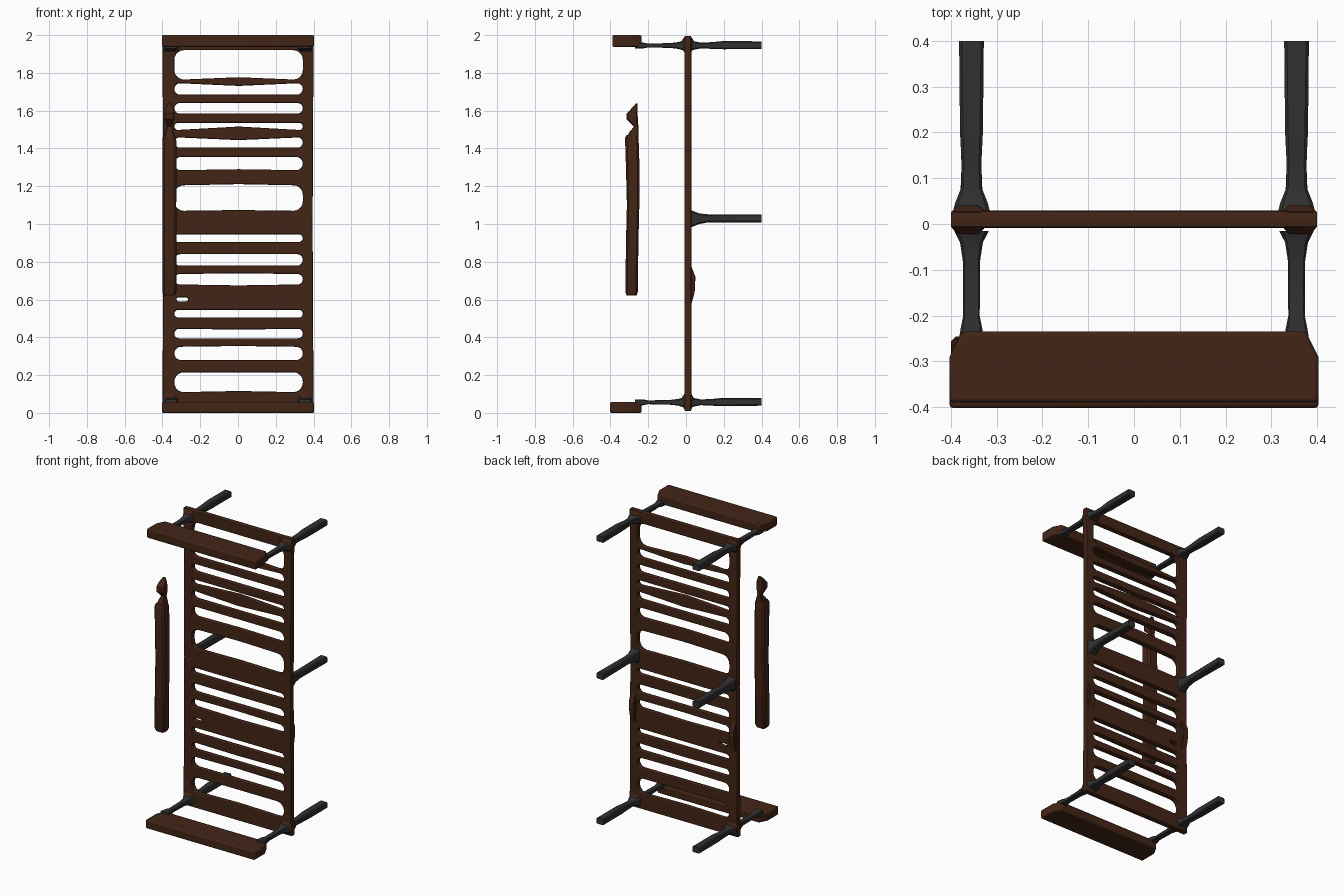
import bpy, bmesh, math
from mathutils import Vector

if "Cube" in bpy.data.objects:
    bpy.data.objects.remove(bpy.data.objects["Cube"])


def material(name, rgb):
    m = bpy.data.materials.new(name)
    m.diffuse_color = (*rgb, 1)
    m.use_nodes = True
    m.node_tree.nodes["Principled BSDF"].inputs["Base Color"].default_value = m.diffuse_color
    return m


WOOD = material("dark_wood", (0.055, 0.018, 0.008))
METAL = material("dark_metal", (0.03, 0.03, 0.03))


def section(hw, hh, c=0.3):
    """Chamfered rectangle with 8 points."""
    k = c * min(hw, hh)
    return [(hw, hh - k), (hw - k, hh), (k - hw, hh), (-hw, hh - k),
            (-hw, k - hh), (k - hw, -hh), (hw - k, -hh), (hw, k - hh)]


def loft(name, rings, mat, bevel=0):
    bm = bmesh.new()
    loops = [[bm.verts.new(p) for p in r] for r in rings]
    for a, b in zip(loops, loops[1:]):
        for i in range(len(a)):
            j = (i + 1) % len(a)
            bm.faces.new((a[i], a[j], b[j], b[i]))
    bm.faces.new(loops[0])
    bm.faces.new(loops[-1])
    bmesh.ops.recalc_face_normals(bm, faces=bm.faces)
    me = bpy.data.meshes.new(name)
    bm.to_mesh(me)
    bm.free()
    me.materials.append(mat)
    ob = bpy.data.objects.new(name, me)
    bpy.context.collection.objects.link(ob)
    if bevel:
        mod = ob.modifiers.new("soft_edges", 'BEVEL')
        mod.width, mod.segments = bevel, 2
    return ob


# Ladder panel: outline plus rounded holes, extruded as a filled curve
def hole(x0, x1, z0, z1, bow0=0, bow1=0):
    """Rounded slot; the bows shift the bottom and top edge at mid-width."""
    r = min((z1 - z0) / 2, 0.05)
    pts = []
    for cx, cz, a0 in ((x1 - r, z1 - r, 0), (x0 + r, z1 - r, 90),
                       (x0 + r, z0 + r, 180), (x1 - r, z0 + r, 270)):
        for s in range(6):
            a = math.radians(a0 + s * 18)
            pts.append((cx + r * math.cos(a), cz + r * math.sin(a)))
        if a0 in (0, 180):
            bow, z = (bow1, z1) if a0 == 0 else (bow0, z0)
            xs = [0.5, 0.25, 0, -0.25, -0.5]
            for t in xs if a0 == 0 else xs[::-1]:
                x = (x0 + x1) / 2 + t * (x1 - x0 - 2 * r)
                if abs(t) < 0.5:
                    pts.append((x, z + bow * (1 - abs(t) * 2)))
    return pts


cu = bpy.data.curves.new("ladder_panel", 'CURVE')
cu.dimensions, cu.fill_mode = '2D', 'BOTH'
cu.extrude, cu.bevel_depth, cu.bevel_resolution, cu.offset = 0.012, 0.007, 1, -0.007
outlines = [[(-0.4, 0.01), (0.4, 0.01), (0.395, 1.0), (0.4, 1.995),
             (-0.4, 1.995), (-0.395, 1.0)]]
for z0, z1, b0, b1 in (
        (1.765, 1.92, 0.012, 0), (1.685, 1.745, 0, -0.014), (1.585, 1.64, 0, 0),
        (1.498, 1.535, 0.018, 0), (1.405, 1.458, 0, -0.014), (1.285, 1.355, 0.005, 0),
        (1.07, 1.205, 0.004, 0.006), (0.905, 0.945, 0, 0), (0.78, 0.84, 0, 0),
        (0.68, 0.735, -0.005, 0.004), (0.505, 0.545, 0, 0), (0.395, 0.445, 0, -0.004),
        (0.28, 0.35, 0, 0.004), (0.11, 0.215, 0.006, 0)):
    outlines.append(hole(-0.337, 0.343, z0, z1, b0, b1))
outlines.append(hole(-0.325, -0.265, 0.59, 0.612))
for pts in outlines:
    sp = cu.splines.new('POLY')
    sp.points.add(len(pts) - 1)
    for p, (x, z) in zip(sp.points, pts):
        p.co = (x, z, 0, 1)
    sp.use_cyclic_u = True
cu.materials.append(WOOD)
panel = bpy.data.objects.new("ladder_panel", cu)
bpy.context.collection.objects.link(panel)
panel.location.y = 0.01
panel.rotation_euler.x = math.pi / 2
bpy.context.view_layer.objects.active = panel
panel.select_set(True)
bpy.ops.object.convert(target='MESH')


# Rods: (y, half width, half height, z offset), flared where they meet the panel
BACK = [(0.02, 0.042, 0.03, 0), (0.045, 0.036, 0.022, 0), (0.08, 0.022, 0.015, 0),
        (0.14, 0.022, 0.018, 0), (0.2, 0.025, 0.022, 0.002), (0.4, 0.027, 0.02, 0.002)]
FRONT = [(-0.27, 0.03, 0.016, 0), (-0.23, 0.024, 0.016, 0), (-0.2, 0.018, 0.01, 0),
         (-0.08, 0.019, 0.013, 0), (-0.04, 0.025, 0.018, 0), (-0.015, 0.038, 0.026, 0)]
MIDDLE = [(0.02, 0.034, 0.05, 0), (0.04, 0.03, 0.04, 0), (0.07, 0.024, 0.028, 0),
          (0.12, 0.022, 0.021, 0.002), (0.4, 0.026, 0.021, 0.002)]


def rod(name, x, z, stations):
    loft(name, [[(x + u, y, z + dz + v) for u, v in section(hw, hh)]
                for y, hw, hh, dz in stations], METAL)


for side, s in (("left", -1), ("right", 1)):
    x = 0.355 * s
    for level, z in (("lower", 0.056), ("upper", 1.945)):
        rod(f"{level}_{side}_back_rod", x, z, BACK)
        rod(f"{level}_{side}_front_rod", x, z, FRONT)
        # Thickened corner where the rods pass the panel
        zc = 0.06 if z < 1 else 1.95
        loft(f"{level}_{side}_corner",
             [[(0.362 * s + u, y, zc + v) for u, v in section(w, h)]
              for y, w, h in ((-0.022, 0.025, 0.022), (-0.005, 0.038, 0.045),
                              (0.025, 0.038, 0.045), (0.04, 0.025, 0.022))], WOOD)
    rod(f"middle_{side}_rod", x, 1.028, MIDDLE)
    # Swelling on the back of the side rail
    loft(f"{side}_rail_swelling",
         [[(0.37 * s + u, y + v, z) for u, v in section(0.02, 0.012)]
          for z, y in ((0.57, 0.015), (0.64, 0.034), (0.72, 0.038), (0.78, 0.015))],
         WOOD)

# Horizontal boards in front of the panel
PLAN = [(-0.403, -1), (0.403, -1), (0.403, -0.29), (0.375, -0.235),
        (-0.375, -0.235), (-0.403, -0.29)]
for name, z0, z1, front in (("lower_board", 0.0, 0.058, -0.402),
                            ("upper_board", 1.938, 2.0, -0.39)):
    loft(name, [[(x, max(y, front), z) for x, y in PLAN] for z in (z0, z1)], WOOD, 0.008)

# Upright bar on the left, with its broken tip: (z, y centre, half x, half y)
BAR = [(0.622, -0.288, 0.03, 0.026), (0.64, -0.288, 0.037, 0.033),
       (0.9, -0.285, 0.037, 0.033), (1.1, -0.28, 0.036, 0.033),
       (1.3, -0.282, 0.037, 0.036), (1.455, -0.287, 0.036, 0.036),
       (1.472, -0.284, 0.03, 0.03)]
TIP = [(1.465, -0.28, 0.028, 0.029), (1.485, -0.276, 0.024, 0.025),
       (1.515, -0.264, 0.014, 0.012), (1.555, -0.285, 0.026, 0.03),
       (1.585, -0.285, 0.026, 0.029), (1.61, -0.274, 0.022, 0.016),
       (1.637, -0.262, 0.008, 0.004)]
for name, stations in (("upright_bar", BAR), ("upright_bar_tip", TIP)):
    loft(name, [[(-0.363 + u, y + v, z) for u, v in section(hx, hy)]
                for z, y, hx, hy in stations], WOOD)

# Smooth shading with sharp edges kept
bpy.ops.object.select_all(action='SELECT')
bpy.ops.object.shade_smooth_by_angle(angle=math.radians(35))
